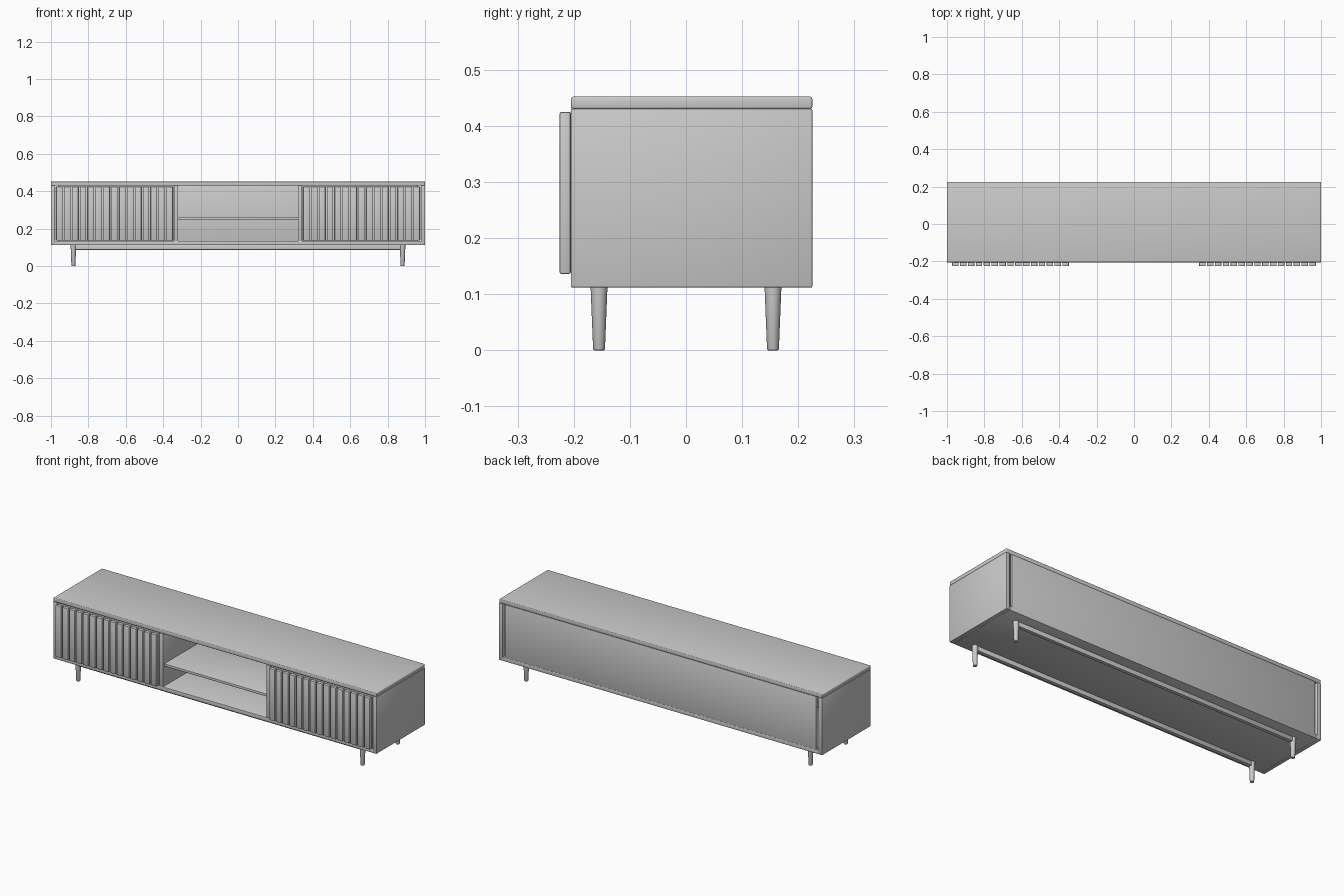
import bpy, bmesh, math

if "Cube" in bpy.data.objects:
    bpy.data.objects.remove(bpy.data.objects["Cube"])

mat = bpy.data.materials.new("plain grey")
mat.diffuse_color = (0.6, 0.6, 0.6, 1)
mat.use_nodes = True
mat.node_tree.nodes["Principled BSDF"].inputs["Base Color"].default_value = mat.diffuse_color


def finish(name, bm):
    me = bpy.data.meshes.new(name)
    bm.to_mesh(me)
    bm.free()
    me.materials.append(mat)
    ob = bpy.data.objects.new(name, me)
    bpy.context.collection.objects.link(ob)
    return ob


def box(name, x, y, z, bevel=0.0015, segs=2):
    """Box from (min, max) ranges, with softened edges."""
    bm = bmesh.new()
    bmesh.ops.create_cube(bm, size=1)
    for v in bm.verts:
        v.co = [r[0] + (c + 0.5) * (r[1] - r[0]) for c, r in zip(v.co, (x, y, z))]
    if bevel:
        bmesh.ops.bevel(bm, geom=bm.edges[:], offset=bevel, segments=segs,
                        affect='EDGES', profile=0.5)
    return finish(name, bm)


def sided(s, a, b):
    return tuple(sorted((s * a, s * b)))


FRONT, BACK = -0.205, 0.225
LOW, HIGH = 0.112, 0.43
T = 0.022

# carcass
box("top_panel", (-1, 1), (FRONT, BACK), (HIGH, 0.452), 0.004, 3)
box("bottom_panel", (-1 + T, 1 - T), (FRONT, BACK), (LOW, LOW + T))
box("back_panel", (-0.963, 0.963), (BACK - 0.012, BACK - 0.001), (LOW + 0.003, HIGH))
box("shelf", (-0.321, 0.321), (FRONT + 0.01, BACK - 0.012), (0.246, 0.26))

for s, side in ((-1, "left"), (1, "right")):
    box(side + "_side_panel", sided(s, 1 - T, 1), (FRONT, BACK), (LOW, HIGH))
    box(side + "_divider", sided(s, 0.32, 0.342), (FRONT, BACK - 0.012), (LOW + T, HIGH))

    # door with vertical slats
    box(side + "_door", sided(s, 0.345, 0.975), (FRONT - 0.001, FRONT + 0.015), (0.136, 0.426))
    for i in range(15):
        c = 0.3655 + i * 0.0421
        box(f"{side}_slat_{i + 1}", sided(s, c - 0.0172, c + 0.0172),
            (-0.225, FRONT - 0.001), (0.136, 0.425), 0.003)

# round tapered legs and the rails joining them
for y, row in ((-0.155, "front"), (0.155, "back")):
    box(row + "_rail", (-0.88, 0.88), (y - 0.01, y + 0.01), (0.087, LOW))
    for s, side in ((-1, "left"), (1, "right")):
        bm = bmesh.new()
        bmesh.ops.create_cone(bm, cap_ends=True, segments=24,
                              radius1=0.0105, radius2=0.015, depth=LOW)
        bmesh.ops.translate(bm, verts=bm.verts, vec=(s * 0.88, y, LOW / 2))
        rim = [e for e in bm.edges if all(v.co.z < 0.001 for v in e.verts)]
        bmesh.ops.bevel(bm, geom=rim, offset=0.002, segments=2, affect='EDGES', profile=0.5)
        finish(f"{row}_{side}_leg", bm)

# smooth shading with sharp corners kept
bpy.ops.object.select_all(action='SELECT')
bpy.context.view_layer.objects.active = bpy.data.objects["top_panel"]
bpy.ops.object.shade_smooth_by_angle(angle=math.radians(35))
